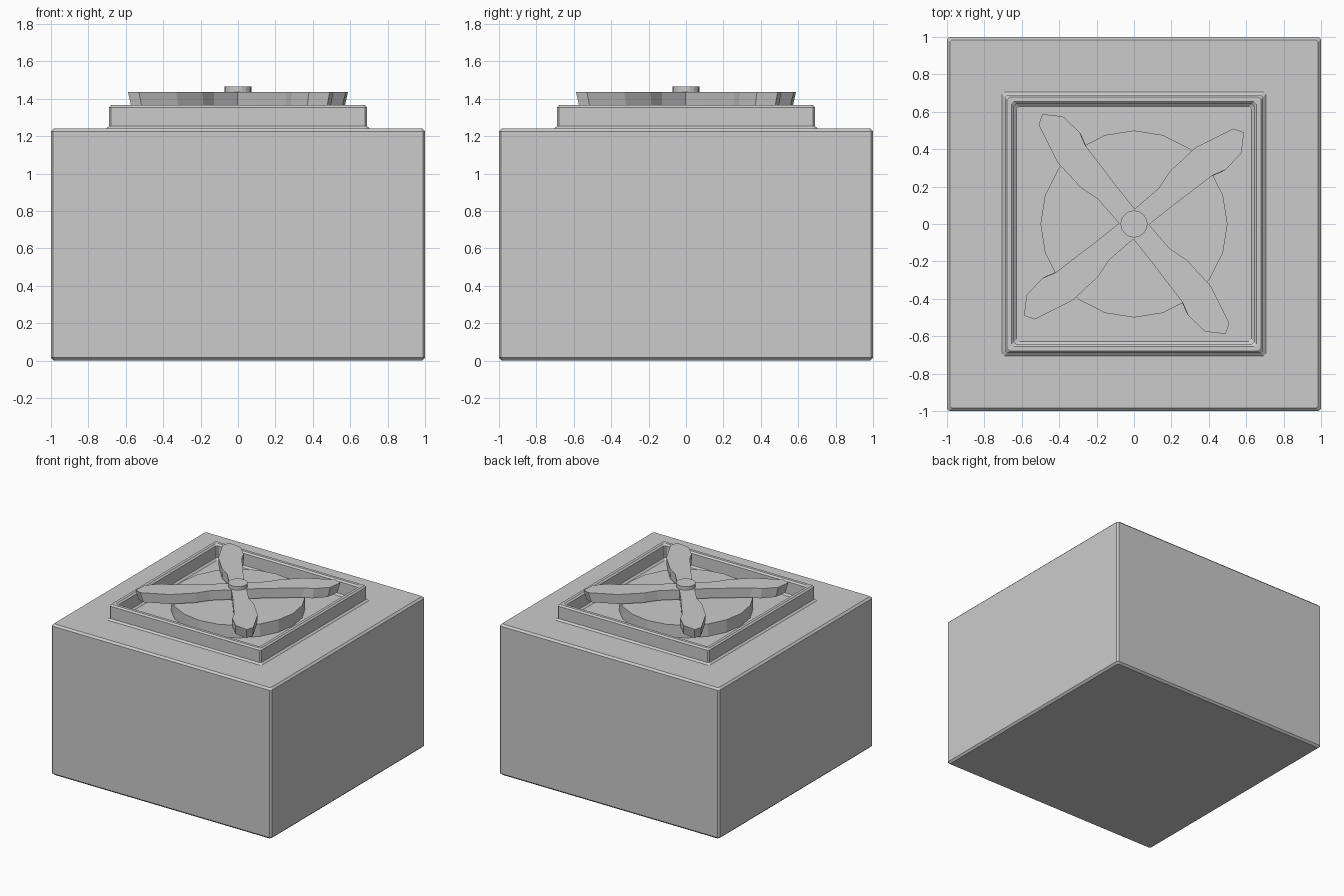
import bpy, bmesh
from math import pi, cos, sin
from mathutils import Matrix

if "Cube" in bpy.data.objects:
    bpy.data.objects.remove(bpy.data.objects["Cube"])


def make_object(name, bm):
    bmesh.ops.recalc_face_normals(bm, faces=bm.faces)
    mesh = bpy.data.meshes.new(name)
    bm.to_mesh(mesh)
    bm.free()
    obj = bpy.data.objects.new(name, mesh)
    bpy.context.collection.objects.link(obj)
    return obj


def square_loop(bm, h, z, c=0.012):
    """Square ring of half-width h with small chamfered corners."""
    k = h - c
    pts = [(h, -k), (h, k), (k, h), (-k, h), (-h, k), (-h, -k), (-k, -h), (k, -h)]
    return [bm.verts.new((x, y, z)) for x, y in pts]


def loft(bm, loops):
    """Bridge successive rings and cap both ends."""
    for a, b in zip(loops, loops[1:]):
        n = len(a)
        for i in range(n):
            j = (i + 1) % n
            bm.faces.new((a[i], a[j], b[j], b[i]))
    bm.faces.new(loops[0][::-1])
    bm.faces.new(loops[-1])


def cylinder(name, radius, z0, z1, sides):
    bm = bmesh.new()
    loops = [[bm.verts.new((radius * cos(2 * pi * i / sides),
                            radius * sin(2 * pi * i / sides), z))
              for i in range(sides)] for z in (z0, z1)]
    loft(bm, loops)
    return make_object(name, bm)


# Casing with raised square rim and recessed floor: (half-width, height)
profile = [(0.985, 0), (1, 0.015), (1, 1.225), (0.985, 1.24),
           (0.705, 1.24), (0.69, 1.253), (0.69, 1.353), (0.678, 1.365),
           (0.655, 1.365), (0.642, 1.353), (0.642, 1.256), (0.627, 1.243)]
bm = bmesh.new()
loft(bm, [square_loop(bm, h, z) for h, z in profile])
make_object("casing", bm)

# Round plate under the fan, and the hub
cylinder("fan_plate", 0.5, 1.23, 1.345, 20)
cylinder("fan_hub", 0.072, 1.34, 1.465, 20)

# Four blades, walls tapering slightly inward toward the bottom
outline = [(0, 0), (0.02, 0.06), (-0.10, 0.21), (-0.16, 0.29), (-0.26, 0.42),
           (-0.29, 0.49), (-0.38, 0.575), (-0.49, 0.588), (-0.51, 0.53),
           (-0.41, 0.33), (-0.28, 0.19), (-0.19, 0.13), (-0.06, -0.02)]
for n in range(4):
    bm = bmesh.new()
    loft(bm, [[bm.verts.new((x * s, y * s, z)) for x, y in outline]
              for z, s in ((1.355, 0.97), (1.435, 1.0))])
    bm.transform(Matrix.Rotation(n * pi / 2, 4, 'Z'))
    make_object(f"fan_blade_{n + 1}", bm)
